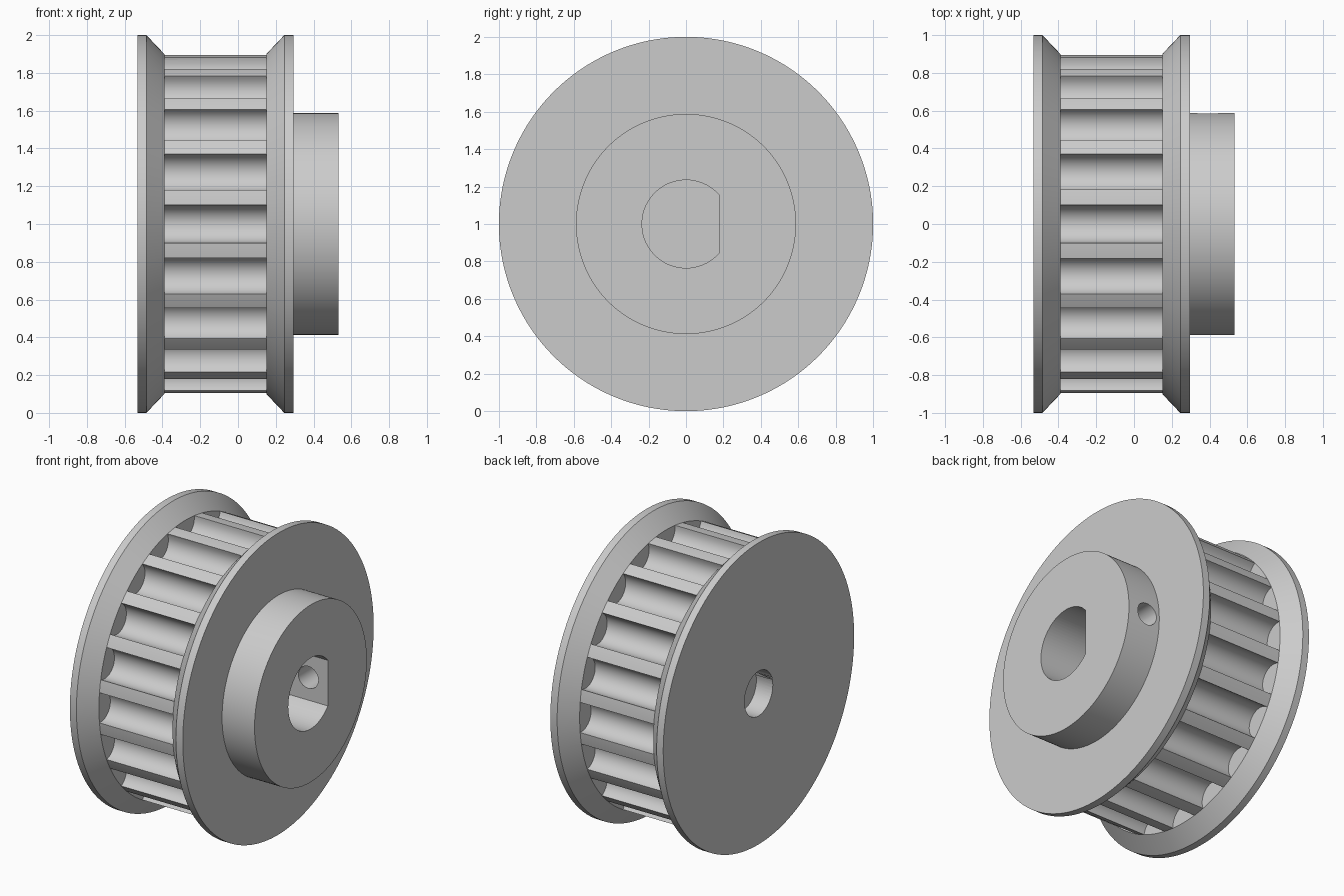
import bpy, bmesh
from math import sin, cos, pi, acos, radians
from mathutils import Matrix, Vector

if "Cube" in bpy.data.objects:
    bpy.data.objects.remove(bpy.data.objects["Cube"], do_unlink=True)

TEETH = 20
CORE_R = 0.9
GROOVE_R = 0.1
GROOVE_CENTRE = 0.88
CORE_LEFT, CORE_RIGHT = -0.39, 0.15
AXIS = Matrix.Translation((0, 0, 1))

steel = bpy.data.materials.new("plain_grey_metal")
steel.use_nodes = True
steel.diffuse_color = (0.6, 0.6, 0.6, 1)
steel.node_tree.nodes["Principled BSDF"].inputs["Base Color"].default_value = (0.6, 0.6, 0.6, 1)


def finish(name, bm):
    """Turn a bmesh built around the x axis into an object at axle height."""
    bmesh.ops.recalc_face_normals(bm, faces=bm.faces)
    bm.transform(AXIS)
    mesh = bpy.data.meshes.new(name)
    bm.to_mesh(mesh)
    bm.free()
    mesh.materials.append(steel)
    obj = bpy.data.objects.new(name, mesh)
    bpy.context.collection.objects.link(obj)
    return obj


def lathe(name, profile, steps):
    """Spin (x, radius) points around the x axis."""
    bm = bmesh.new()
    verts = [bm.verts.new((x, 0, r)) for x, r in profile]
    edges = [bm.edges.new(pair) for pair in zip(verts, verts[1:])]
    bmesh.ops.spin(bm, geom=verts + edges, cent=(0, 0, 0), axis=(1, 0, 0),
                   angle=2 * pi, steps=steps)
    bmesh.ops.remove_doubles(bm, verts=bm.verts, dist=0.0001)
    return finish(name, bm)


def add_prism(bm, outline, x0, x1):
    """Extrude a closed (y, z) outline along x."""
    face = bm.faces.new([bm.verts.new((x0, y, z)) for y, z in outline])
    new = bmesh.ops.extrude_face_region(bm, geom=[face])["geom"]
    bmesh.ops.translate(bm, vec=(x1 - x0, 0, 0),
                        verts=[v for v in new if isinstance(v, bmesh.types.BMVert)])


def arc(radius, start, end, count):
    return [(radius * cos(start + (end - start) * i / count),
             radius * sin(start + (end - start) * i / count)) for i in range(count + 1)]


# Flanges, core and hub as one turned body
body = lathe("pulley_body", [
    (-0.533, 0), (-0.533, 1), (-0.485, 1), (CORE_LEFT, CORE_R),
    (CORE_RIGHT, CORE_R), (0.245, 1), (0.295, 1), (0.295, 0.588),
    (0.533, 0.588), (0.533, 0)], TEETH * 8)

# Round-bottomed belt grooves
bm = bmesh.new()
groove = [(y, z + GROOVE_CENTRE) for y, z in arc(GROOVE_R, pi, 2 * pi, 16)]
groove += [(GROOVE_R, CORE_R + 0.03), (-GROOVE_R, CORE_R + 0.03)]
for i in range(TEETH):
    a = 2 * pi * i / TEETH
    add_prism(bm, [(y * cos(a) - z * sin(a), y * sin(a) + z * cos(a)) for y, z in groove],
              CORE_LEFT, CORE_RIGHT)
grooves = finish("groove_cutter", bm)

# Blind shaft bore with a flat on the back
bm = bmesh.new()
flat = acos(0.18 / 0.235)
add_prism(bm, arc(0.235, flat, 2 * pi - flat, 64), -0.35, 0.6)
bore = finish("bore_cutter", bm)

# Shallow round recess in the left end
bm = bmesh.new()
add_prism(bm, arc(0.148, 0, 2 * pi, 48)[:-1], -0.6, -0.413)
recess = finish("recess_cutter", bm)

# Set screw hole from the back of the hub into the flat
bm = bmesh.new()
bmesh.ops.create_cone(bm, cap_ends=True, segments=32, radius1=0.073, radius2=0.073, depth=0.65,
                      matrix=Matrix.Translation((0.39, 0.375, 0)) @ Matrix.Rotation(radians(90), 4, 'X'))
screw = finish("screw_hole_cutter", bm)

# Cut everything out of the body
bpy.context.view_layer.objects.active = body
body.select_set(True)
for cutter in (grooves, bore, recess, screw):
    cutter.hide_render = True
    mod = body.modifiers.new(cutter.name, 'BOOLEAN')
    mod.operation = 'DIFFERENCE'
    mod.solver = 'EXACT'
    mod.object = cutter
    bpy.ops.object.modifier_apply(modifier=mod.name)
    bpy.data.objects.remove(cutter, do_unlink=True)

bpy.ops.object.shade_smooth_by_angle(angle=radians(30))
